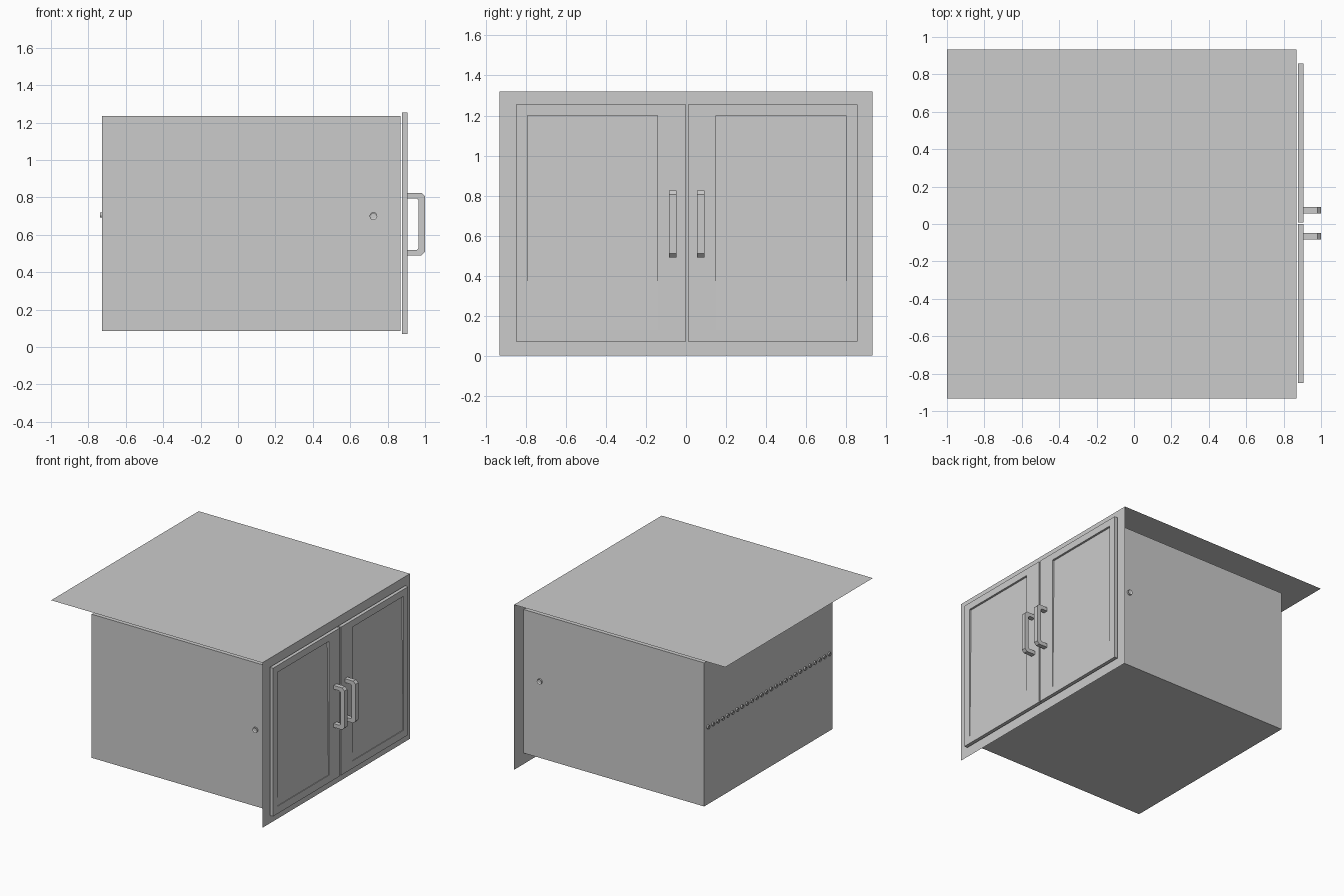
import bpy, bmesh, math
from mathutils import Matrix, Vector

if "Cube" in bpy.data.objects:
    bpy.data.objects.remove(bpy.data.objects["Cube"])

MID = 0.004  # y of the gap between the doors


def finish(name, bm):
    bmesh.ops.recalc_face_normals(bm, faces=bm.faces)
    me = bpy.data.meshes.new(name)
    bm.to_mesh(me)
    bm.free()
    ob = bpy.data.objects.new(name, me)
    bpy.context.collection.objects.link(ob)
    return ob


def box_bm(lo, hi):
    bm = bmesh.new()
    lo, hi = Vector(lo), Vector(hi)
    m = Matrix.Translation((lo + hi) / 2) @ Matrix.Diagonal((*(hi - lo), 1))
    bmesh.ops.create_cube(bm, size=1, matrix=m)
    return bm


def sheet(name, pts):
    bm = bmesh.new()
    bm.faces.new([bm.verts.new(p) for p in pts])
    me = bpy.data.meshes.new(name)
    bm.to_mesh(me)
    bm.free()
    bpy.context.collection.objects.link(bpy.data.objects.new(name, me))


def door(name, side):
    # slab with a shallow recessed panel, a little deeper at the top
    ys = sorted((MID + side * 0.005, MID + side * 0.854))
    bm = box_bm((0.877, ys[0], 0.07), (0.905, ys[1], 1.255))
    front = max(bm.faces, key=lambda f: f.calc_center_median().x)
    mid_y = sum(ys) / 2
    bmesh.ops.inset_region(bm, faces=[front], thickness=0.05)
    for v in front.verts:
        outer = (v.co.y - mid_y) * side > 0
        v.co.y = MID + side * (0.796 if outer else 0.147)
        v.co.z = 1.2 if v.co.z > 0.6 else 0.13
    panel = bmesh.ops.extrude_discrete_faces(bm, faces=[front])["faces"][0]
    for v in panel.verts:
        v.co.x -= 0.016 if v.co.z > 0.6 else 0.005
    finish(name, bm)


def handle(name, side):
    # chamfered pull profile in x-z, extruded along y
    profile = [(0.905, 0.825), (0.98, 0.825), (1.0, 0.805), (1.0, 0.51),
               (0.98, 0.49), (0.905, 0.49), (0.905, 0.52), (0.956, 0.52),
               (0.965, 0.529), (0.965, 0.786), (0.956, 0.795), (0.905, 0.795)]
    y = MID + side * 0.07 - 0.018
    bm = bmesh.new()
    face = bm.faces.new([bm.verts.new((x, y, z)) for x, z in profile])
    new = bmesh.ops.extrude_face_region(bm, geom=[face])["geom"]
    bmesh.ops.translate(bm, vec=(0, 0.036, 0),
                        verts=[v for v in new if isinstance(v, bmesh.types.BMVert)])
    finish(name, bm)


def screw(name, pos, rot, radius, height):
    # low round head with a stepped centre
    bm = bmesh.new()
    m = Matrix.Translation(pos) @ rot
    bmesh.ops.create_cone(bm, cap_ends=True, segments=12, radius1=radius,
                          radius2=radius, depth=height,
                          matrix=m @ Matrix.Translation((0, 0, height / 2)))
    cap = max(bm.faces, key=lambda f: (m.inverted() @ f.calc_center_median()).z)
    bmesh.ops.inset_region(bm, faces=[cap], thickness=radius * 0.4,
                           depth=-height * 0.4)
    finish(name, bm)


# cabinet body, open at the front where the face sheet covers it
bm = box_bm((-0.728, -0.81, 0.087), (0.868, 0.81, 1.235))
bmesh.ops.delete(bm, geom=[max(bm.faces, key=lambda f: f.calc_center_median().x)],
                 context='FACES_ONLY')
finish("cabinet_body", bm)

# thin worktop and face sheets
X, W, H = 0.868, 0.932, 1.32
sheet("worktop", [(-1, -W, H), (X, -W, H), (X, W, H), (-1, W, H)])
sheet("face_sheet", [(X, -W, 0), (X, W, 0), (X, W, H), (X, -W, H)])

# doors, handles and side screws
for label, s in (("left", -1), ("right", 1)):
    door(label + "_door", s)
    handle(label + "_handle", s)
    screw(label + "_side_screw", (0.724, s * 0.81, 0.70),
          Matrix.Rotation(-s * math.pi / 2, 4, 'X'), 0.021, 0.012)

# row of small screws across the back
for i in range(26):
    screw("back_screw", (-0.728, -0.765 + i * 1.53 / 25, 0.706),
          Matrix.Rotation(-math.pi / 2, 4, 'Y'), 0.014, 0.011)
